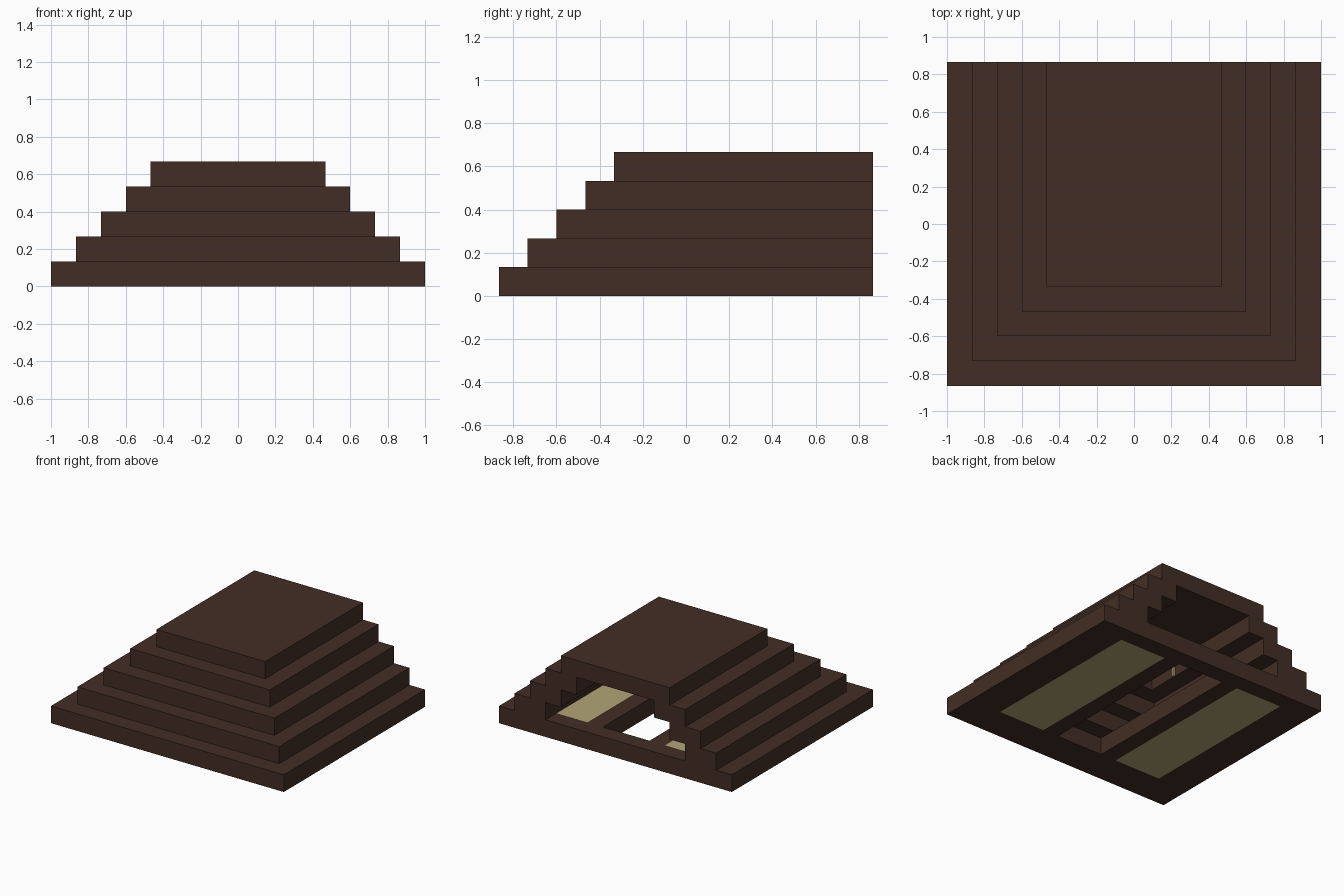
import bpy
import bmesh

cube = bpy.data.objects.get("Cube")
if cube:
    bpy.data.objects.remove(cube, do_unlink=True)

UNIT = 2 / 15          # one block
WIDE, DEEP = 15, 13    # footprint in blocks


def make_material(name, colour):
    mat = bpy.data.materials.new(name)
    mat.use_nodes = True
    mat.diffuse_color = (*colour, 1)
    mat.node_tree.nodes["Principled BSDF"].inputs["Base Color"].default_value = (*colour, 1)
    return mat


brown = make_material("dark brown wood", (0.055, 0.027, 0.018))
khaki = make_material("pale khaki wood", (0.445, 0.376, 0.181))


def point(x, y, z):
    """Block coordinates (y counted from the back) to model space."""
    return ((x - WIDE / 2) * UNIT, (DEEP / 2 - y) * UNIT, z * UNIT)


def slab(name, xs, ys, bottom, top, open_cells=(), pale_cells=(), mats=(brown,)):
    """Extrude a grid of cells, leaving some open and painting others pale."""
    bm = bmesh.new()
    verts = [[bm.verts.new(point(x, y, bottom)) for y in ys] for x in xs]
    for i in range(len(xs) - 1):
        for j in range(len(ys) - 1):
            if (i, j) not in open_cells:
                face = bm.faces.new((verts[i][j], verts[i + 1][j],
                                     verts[i + 1][j + 1], verts[i][j + 1]))
                face.material_index = int((i, j) in pale_cells)
    loose = [v for v in bm.verts if not v.link_faces]
    bmesh.ops.delete(bm, geom=loose, context="VERTS")

    # Bottom, top and side faces of the extruded cells
    base = list(bm.faces)
    rim = [e for e in bm.edges if e.is_boundary]
    lifted = {v: bm.verts.new((v.co.x, v.co.y, top * UNIT)) for v in list(bm.verts)}
    for face in base:
        cap = bm.faces.new([lifted[v] for v in face.verts])
        cap.material_index = face.material_index
    for edge in rim:
        a, b = edge.verts
        bm.faces.new((a, b, lifted[b], lifted[a]))
    bmesh.ops.recalc_face_normals(bm, faces=bm.faces)

    mesh = bpy.data.meshes.new(name)
    bm.to_mesh(mesh)
    bm.free()
    for mat in mats:
        mesh.materials.append(mat)
    obj = bpy.data.objects.new(name, mesh)
    bpy.context.collection.objects.link(obj)
    return obj


# Floor with a long central opening and two pale panels
slab("floor", (0, 2, 5, 6, 9, 10, 13, WIDE), (0, 1, 11, DEEP), 0, 1,
     open_cells={(3, 1)}, pale_cells={(1, 1), (5, 1)}, mats=(brown, khaki))

# Stepped wall tiers, two blocks thick and open at the back
for tier in (1, 2, 3):
    slab(f"wall_tier_{tier}",
         (tier, tier + 2, WIDE - tier - 2, WIDE - tier),
         (0, DEEP - tier - 2, DEEP - tier),
         tier, tier + 1, open_cells={(1, 0)})

# Solid roof tier
slab("roof", (4, WIDE - 4), (0, DEEP - 4), 4, 5)

# Small pale sticks on the upper inner walls
for side, x in (("right", 5.05), ("left", 9.83)):
    slab(f"wall_stick_{side}", (x, x + 0.12), (6.05, 6.17), 2.95, 3.6, mats=(khaki,))
